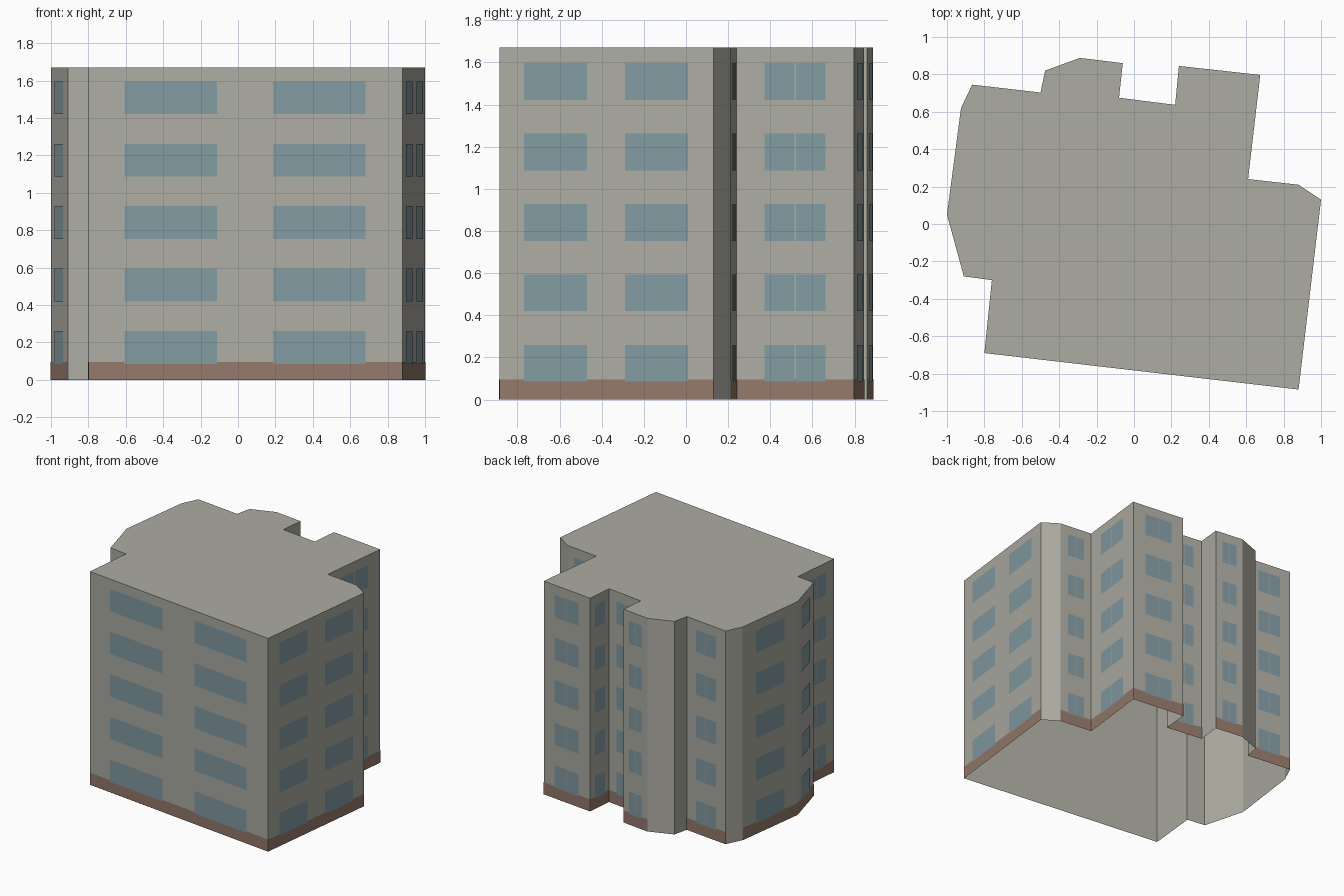
import bpy
import bmesh
from mathutils import Vector

cube = bpy.data.objects.get("Cube")
if cube:
    bpy.data.objects.remove(cube, do_unlink=True)

HEIGHT = 1.67
BASE_HEIGHT = 0.095
FLOORS = 5
FLOOR_STEP = 0.334
SILL = 0.085
WINDOW_HEIGHT = 0.175

# Window spans along a wall, as fractions of its length
SPANS = {
    "plain": [],
    "single": [(0.24, 0.76)],
    "pair": [(0.24, 0.495), (0.507, 0.76)],
    "wide": [(0.115, 0.41), (0.588, 0.882)],
}

# Corners counter-clockwise, each with the type of the wall that starts there
PLAN = [
    (-0.80, -0.69, "wide"), (0.88, -0.885, "wide"), (1.0, 0.13, "plain"),
    (0.88, 0.21, "pair"), (0.61, 0.24, "pair"), (0.675, 0.797, "pair"),
    (0.24, 0.845, "single"), (0.22, 0.637, "pair"), (-0.08, 0.675, "plain"),
    (-0.06, 0.86, "pair"), (-0.29, 0.888, "plain"), (-0.475, 0.82, "plain"),
    (-0.50, 0.703, "pair"), (-0.865, 0.745, "plain"), (-0.925, 0.62, "single"),
    (-1.0, 0.05, "single"), (-0.91, -0.28, "plain"), (-0.76, -0.30, "pair"),
]


def make_material(name, color):
    mat = bpy.data.materials.new(name)
    mat.use_nodes = True
    mat.diffuse_color = (*color, 1)
    for node in mat.node_tree.nodes:
        if node.type == "BSDF_PRINCIPLED":
            node.inputs["Base Color"].default_value = (*color, 1)
            node.inputs["Roughness"].default_value = 0.9
    return mat


def make_object(name, bm, mat):
    mesh = bpy.data.meshes.new(name)
    bm.to_mesh(mesh)
    bm.free()
    mesh.materials.append(mat)
    obj = bpy.data.objects.new(name, mesh)
    bpy.context.collection.objects.link(obj)
    return obj


def add_plate(bm, wall, span, z0, z1, lift):
    """Flat panel lying just outside a wall."""
    a, b = wall
    along = b - a
    out = Vector((along.y, -along.x, 0)).normalized() * lift
    p, q = (a + along * t + out for t in span)
    corners = [(p, z0), (q, z0), (q, z1), (p, z1)]
    bm.faces.new([bm.verts.new((v.x, v.y, z)) for v, z in corners])


stone = make_material("warm grey render", (0.42, 0.415, 0.365))
brick = make_material("brown plinth", (0.30, 0.193, 0.146))
glass = make_material("blue grey glass", (0.225, 0.33, 0.36))

corners = [Vector((x, y, 0)) for x, y, kind in PLAN]
walls = list(zip(corners, corners[1:] + corners[:1]))

# Shell: walls and flat roof, open underneath
shell = bmesh.new()
lower = [shell.verts.new(c) for c in corners]
upper = [shell.verts.new((c.x, c.y, HEIGHT)) for c in corners]
shell.faces.new(upper)
for i in range(len(corners)):
    j = (i + 1) % len(corners)
    shell.faces.new((lower[i], lower[j], upper[j], upper[i]))
make_object("building_shell", shell, stone)

# Plinth bands and windows on every wall that is not plain
plinth = bmesh.new()
windows = bmesh.new()
for wall, (x, y, kind) in zip(walls, PLAN):
    if kind == "plain":
        continue
    add_plate(plinth, wall, (0, 1), 0, BASE_HEIGHT, 0.002)
    for floor in range(FLOORS):
        z = SILL + floor * FLOOR_STEP
        for span in SPANS[kind]:
            add_plate(windows, wall, span, z, z + WINDOW_HEIGHT, 0.004)
make_object("plinth", plinth, brick)
make_object("windows", windows, glass)
